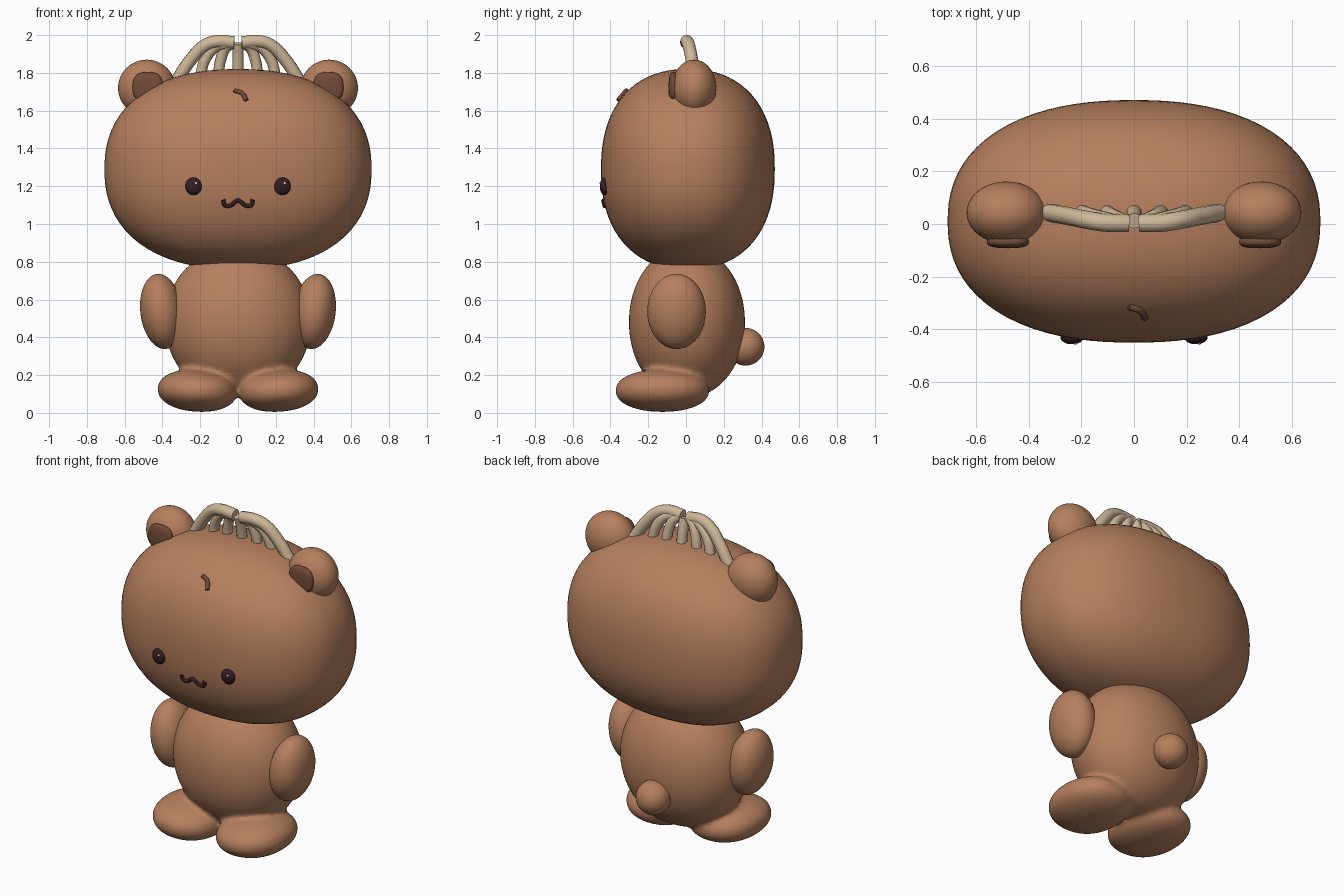
import bpy, bmesh, math
from mathutils import Matrix, Vector

cube = bpy.data.objects.get("Cube")
if cube:
    bpy.data.objects.remove(cube)


def material(name, rgb):
    m = bpy.data.materials.new(name)
    m.use_nodes = True
    m.diffuse_color = (*rgb, 1)
    m.node_tree.nodes["Principled BSDF"].inputs["Base Color"].default_value = (*rgb, 1)
    return m


BROWN = material("warm brown", (0.47, 0.215, 0.112))
DARK_BROWN = material("dark brown", (0.17, 0.07, 0.038))
BLACK_BROWN = material("black brown", (0.035, 0.013, 0.016))
BEIGE = material("beige", (0.63, 0.48, 0.32))
WHITE = material("white", (0.85, 0.85, 0.85))


def add_blob(bm, center, radii, power=2.0, roll=0.0, segs=48):
    """Add a rounded ball; a power above 2 makes it boxier."""
    geo = bmesh.ops.create_uvsphere(bm, u_segments=segs, v_segments=segs // 2, radius=1)
    turn = Matrix.Rotation(roll, 3, 'Y')
    for v in geo["verts"]:
        d = v.co
        size = sum(abs(c) ** power for c in d) ** (-1 / power)
        v.co = Vector(center) + turn @ Vector([c * size * r for c, r in zip(d, radii)])


def finish(name, bm, mat):
    mesh = bpy.data.meshes.new(name)
    bm.to_mesh(mesh)
    bm.free()
    mesh.materials.append(mat)
    mesh.shade_smooth()
    ob = bpy.data.objects.new(name, mesh)
    bpy.context.collection.objects.link(ob)
    return ob


def blob(name, mat, *args, **kw):
    bm = bmesh.new()
    add_blob(bm, *args, **kw)
    return finish(name, bm, mat)


def tube(name, mat, points, radius):
    curve = bpy.data.curves.new(name, 'CURVE')
    curve.dimensions = '3D'
    curve.bevel_depth = radius
    curve.bevel_resolution = 4
    curve.use_fill_caps = True
    spline = curve.splines.new('BEZIER')
    spline.bezier_points.add(len(points) - 1)
    for bp, p in zip(spline.bezier_points, points):
        bp.co = p
        bp.handle_left_type = bp.handle_right_type = 'AUTO'
    curve.materials.append(mat)
    ob = bpy.data.objects.new(name, curve)
    bpy.context.collection.objects.link(ob)
    bpy.ops.object.select_all(action='DESELECT')
    ob.select_set(True)
    bpy.context.view_layer.objects.active = ob
    bpy.ops.object.convert(target='MESH')
    bpy.ops.object.shade_smooth_by_angle(angle=math.radians(50))


# Head
HEAD_C, HEAD_R, HEAD_P = (0, 0.01, 1.29), (0.707, 0.46, 0.53), 2.3
blob("head", BROWN, HEAD_C, HEAD_R, power=HEAD_P, segs=80)


def on_face(x, z, lift=0.0):
    """Point on the front of the head."""
    rest = 1 - abs(x / HEAD_R[0]) ** HEAD_P - abs((z - HEAD_C[2]) / HEAD_R[2]) ** HEAD_P
    return (x, HEAD_C[1] - HEAD_R[1] * rest ** (1 / HEAD_P) - lift, z)


# Body and feet melted into one soft skin
bm = bmesh.new()
add_blob(bm, (0, 0.005, 0.48), (0.388, 0.308, 0.4), power=2.05)
for s in (1, -1):
    add_blob(bm, (s * 0.215, -0.125, 0.118), (0.212, 0.25, 0.112), power=2.15, roll=s * -0.06)
body = finish("body_and_feet", bm, BROWN)
remesh = body.modifiers.new("fuse", 'REMESH')
remesh.mode = 'VOXEL'
remesh.voxel_size = 0.013
remesh.use_smooth_shade = True
soften = body.modifiers.new("soften", 'SMOOTH')
soften.factor = 0.5
soften.iterations = 14

# Tail
blob("tail", BROWN, (0, 0.315, 0.35), (0.1, 0.1, 0.1))

for s, side in ((1, "left"), (-1, "right")):
    # Arms
    blob(side + "_arm", BROWN, (s * 0.405, -0.05, 0.537), (0.112, 0.155, 0.2), roll=s * 0.12)

    # Ears with a flat round inner pad
    blob(side + "_ear", BROWN, (s * 0.483, 0.043, 1.72), (0.152, 0.118, 0.15))
    blob(side + "_inner_ear", DARK_BROWN, (s * 0.478, -0.068, 1.725),
         (0.08, 0.024, 0.08), power=2.6)

    # Eyes with a small glint
    eye = on_face(s * 0.235, 1.2)
    blob(side + "_eye", BLACK_BROWN, eye, (0.044, 0.026, 0.047), segs=32)
    blob(side + "_eye_glint", WHITE, (eye[0] + 0.012, eye[1] - 0.023, 1.216),
         (0.007, 0.004, 0.007), segs=12)

    # Curved strands of the crest
    tube(side + "_outer_strand", BEIGE,
         [(s * 0.335, 0.045, 1.74), (s * 0.25, 0.03, 1.87), (s * 0.175, 0.015, 1.945),
          (s * 0.11, 0.005, 1.966), (s * 0.02, 0.003, 1.96)], 0.034)
    for label, x in (("middle", 0.2), ("inner", 0.105)):
        tube(f"{side}_{label}_strand", BEIGE,
             [(s * x, 0.045, 1.78), (s * x * 0.87, 0.035, 1.87),
              (s * x * 0.6, 0.02, 1.935), (s * x * 0.3, 0.005, 1.955)], 0.029)

tube("centre_strand", BEIGE, [(0, 0.045, 1.79), (0, 0.03, 1.88), (0, 0.012, 1.955)], 0.03)

# Wavy mouth
half = [(0.078, 1.128), (0.07, 1.1), (0.04, 1.098), (0.018, 1.115)]
wave = [(-x, z) for x, z in half] + [(0, 1.124)] + half[::-1]
tube("mouth", BLACK_BROWN, [on_face(x, z, 0.002) for x, z in wave], 0.011)

# Little curved mark on the forehead
mark = [(-0.02, 1.707), (0.018, 1.695), (0.044, 1.655)]
tube("forehead_mark", DARK_BROWN, [on_face(x, z, 0.008) for x, z in mark], 0.012)
